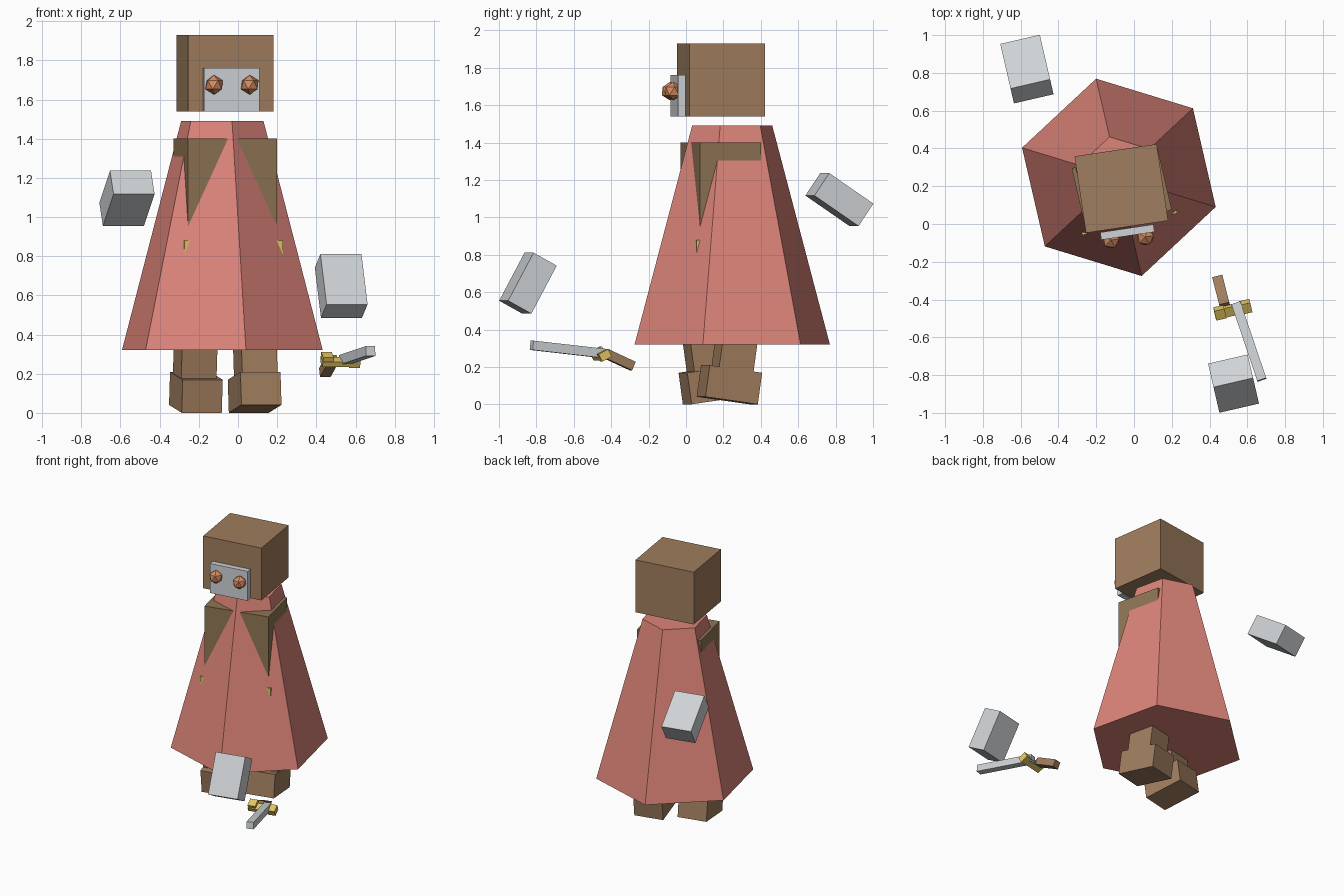
import bpy
from math import radians
from mathutils import Vector, Euler

cube = bpy.data.objects.get("Cube")
if cube:
    bpy.data.objects.remove(cube, do_unlink=True)


def material(name, *srgb):
    """Flat colour given as 0-255 sRGB, stored as linear."""
    lin = [((c / 255 + 0.055) / 1.055) ** 2.4 for c in srgb] + [1]
    mat = bpy.data.materials.new(name)
    mat.use_nodes = True
    mat.diffuse_color = lin
    mat.node_tree.nodes["Principled BSDF"].inputs["Base Color"].default_value = lin
    return mat


BROWN = material("warm brown", 160, 125, 94)
OLIVE = material("olive brown", 143, 117, 84)
CORAL = material("coral cloth", 220, 132, 121)
GREY = material("light grey", 207, 211, 214)
GOLD = material("gold", 226, 196, 98)
COPPER = material("copper", 214, 142, 97)


def finish(name, mat):
    obj = bpy.context.object
    obj.name = name
    obj.data.materials.append(mat)
    return obj


def box(name, mat, size, loc, pitch=0, yaw=13):
    bpy.ops.mesh.primitive_cube_add(size=1, location=loc)
    obj = finish(name, mat)
    obj.scale = size
    obj.rotation_euler = Euler((radians(pitch), 0, radians(yaw)))
    return obj


def bar(name, mat, start, end, width, height):
    """Box whose long axis runs from start to end."""
    a, b = Vector(start), Vector(end)
    obj = box(name, mat, (width, (b - a).length, height), (a + b) / 2)
    obj.rotation_euler = (b - a).to_track_quat('Y', 'Z').to_euler()
    return obj


# Head, face plate and faceted eyes
HEAD_YAW = 8.5
box("head", BROWN, (0.44, 0.41, 0.39), (-0.067, 0.188, 1.735), yaw=HEAD_YAW)
box("face_plate", GREY, (0.285, 0.04, 0.22), (-0.035, -0.043, 1.65), yaw=HEAD_YAW)
for name, x, y in (("right_eye", -0.122, -0.085), ("left_eye", 0.06, -0.068)):
    bpy.ops.mesh.primitive_ico_sphere_add(subdivisions=1, radius=0.05, location=(x, y, 1.675))
    finish(name, COPPER).rotation_euler.z = radians(HEAD_YAW)

# Six-sided robe
bpy.ops.mesh.primitive_cone_add(vertices=6, radius1=0.536, radius2=0.22, depth=1.17,
                                location=(-0.08, 0.247, 0.905), rotation=(0, 0, radians(13)))
finish("robe", CORAL)

# Torso and belt, with corners showing through the robe
box("torso", OLIVE, (0.467, 0.334, 0.8), (-0.065, 0.185, 1.0))
box("belt", GOLD, (0.515, 0.382, 0.09), (-0.065, 0.185, 0.835))

# Striding legs and feet
for side, x, leg_y, foot_y, pitch in (("left", 0.085, 0.275, 0.232, -8),
                                      ("right", -0.215, 0.09, 0.135, 8)):
    box(side + "_leg", BROWN, (0.185, 0.19, 0.42), (x, leg_y, 0.38), pitch)
    box(side + "_foot", BROWN, (0.21, 0.29, 0.17), (x, foot_y, 0.105), pitch)

# Floating hands
HAND = (0.215, 0.292, 0.145)
box("right_hand", GREY, HAND, (-0.567, 0.82, 1.095), -34)
box("left_hand", GREY, HAND, (0.527, -0.845, 0.648), 61.5)

# Sword
bar("sword_handle", BROWN, (0.443, -0.285, 0.205), (0.48, -0.43, 0.272), 0.055, 0.05)
bar("sword_blade", GREY, (0.54, -0.42, 0.27), (0.677, -0.825, 0.316), 0.05, 0.05)
box("sword_guard", GOLD, (0.195, 0.055, 0.03), (0.522, -0.455, 0.26), 28)
for side, x, y, z in (("right", 0.455, -0.47, 0.277), ("left", 0.592, -0.438, 0.262)):
    box(side + "_guard_tip", GOLD, (0.055, 0.058, 0.045), (x, y, z), 28)
